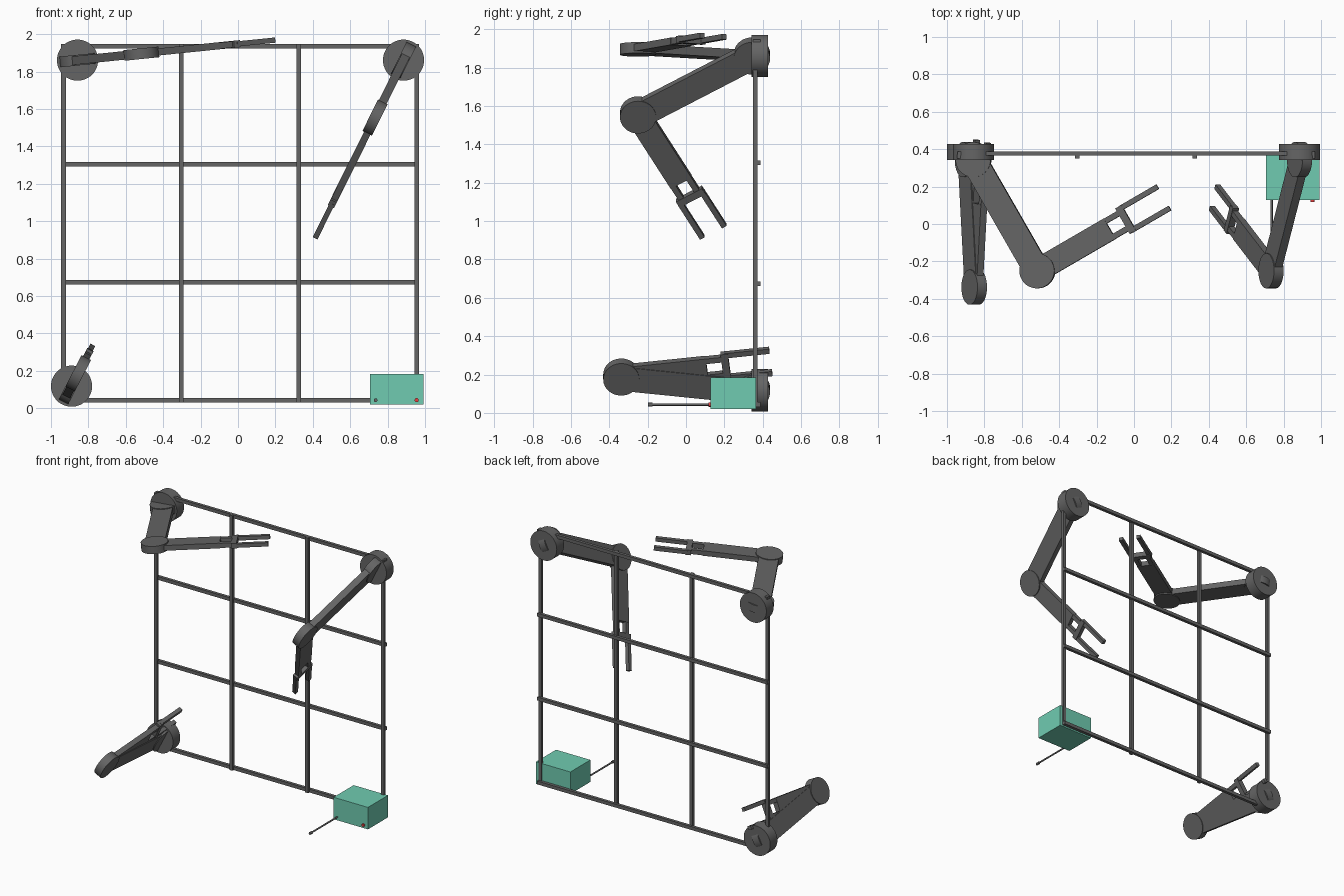
import bpy
from math import radians, cos, sin
from mathutils import Matrix, Vector

if "Cube" in bpy.data.objects:
    bpy.data.objects.remove(bpy.data.objects["Cube"])


def material(name, color):
    m = bpy.data.materials.new(name)
    m.diffuse_color = (*color, 1)
    m.use_nodes = True
    m.node_tree.nodes["Principled BSDF"].inputs["Base Color"].default_value = m.diffuse_color
    return m


DARK = material("dark_grey", (0.13, 0.13, 0.13))
TEAL = material("teal", (0.16, 0.6, 0.44))
RED = material("red", (0.8, 0.05, 0.05))


def finish(ob, name, matrix, mat):
    ob.name = name
    ob.data.materials.append(mat)
    ob.matrix_world = matrix
    return ob


def box(name, lo, hi, mat=DARK, frame=Matrix()):
    lo, hi = Vector(lo), Vector(hi)
    bpy.ops.mesh.primitive_cube_add(size=1)
    ob = bpy.context.object
    ob.data.transform(Matrix.Translation((lo + hi) / 2) @ Matrix.Diagonal((*(hi - lo), 1)))
    return finish(ob, name, frame, mat)


def disc(name, radius, depth, frame, mat=DARK, sides=48):
    bpy.ops.mesh.primitive_cylinder_add(vertices=sides, radius=radius, depth=depth)
    bpy.ops.object.shade_smooth_by_angle(angle=radians(30))
    return finish(bpy.context.object, name, frame, mat)


def y_disc(name, radius, x, z, y0, y1, mat=DARK, sides=48):
    frame = Matrix.Translation((x, (y0 + y1) / 2, z)) @ Matrix.Rotation(radians(90), 4, 'X')
    return disc(name, radius, y1 - y0, frame, mat, sides)


# Lattice frame: uprights in front, rails just behind
T = 0.0125
for i in range(4):
    x = -0.933 + i * 0.6293
    box("frame_upright", (x - T, 0.35, 0.031), (x + T, 0.372, 1.947))
    z = 0.043 + i * 0.6307
    box("frame_rail", (-0.945, 0.365, z - T), (0.967, 0.388, z + T))

# Control box with button and rod
box("control_box", (0.706, 0.127, 0.019), (0.992, 0.365, 0.184), TEAL)
y_disc("button", 0.011, 0.955, 0.043, 0.118, 0.14, RED, 24)
y_disc("rod", 0.006, 0.736, 0.043, -0.19, 0.14, DARK, 16)
y_disc("rod_tip", 0.01, 0.736, 0.043, -0.197, -0.175, DARK, 16)


# Jointed arm lying in a plane turned about the y axis
def arm(tag, x, z, turn, upper, fore):
    y_disc(tag + "_base", 0.11, x, z, 0.342, 0.428)
    plane = Matrix.Translation((x, 0.344, z)) @ Matrix.Rotation(-radians(turn), 4, 'Y')
    length = 0.686
    shoulder = plane @ Matrix.Rotation(radians(upper), 4, 'Z')
    a = radians(upper)
    elbow = (plane @ Matrix.Translation((length * cos(a), length * sin(a), 0))
             @ Matrix.Rotation(radians(fore), 4, 'Z'))
    disc(tag + "_shoulder_joint", 0.094, 0.057, shoulder)
    box(tag + "_upper_arm", (0, -0.069, -0.023), (length, 0.069, 0.023), DARK, shoulder)
    disc(tag + "_elbow_joint", 0.094, 0.057, elbow)
    box(tag + "_forearm", (0, -0.063, -0.019), (0.45, 0.063, 0.019), DARK, elbow)
    # Gripper: wrist prongs, crossbar and fingers
    box(tag + "_gripper_crossbar", (0.53, -0.078, -0.019), (0.568, 0.078, 0.019), DARK, elbow)
    for s in (-1, 1):
        p, f = s * 0.047, s * 0.066
        box(tag + "_wrist_prong", (0.44, p - 0.015, -0.017), (0.54, p + 0.015, 0.017), DARK, elbow)
        box(tag + "_finger", (0.55, f - 0.014, -0.014), (0.785, f + 0.014, 0.014), DARK, elbow)


arm("top_left_arm", -0.858, 1.861, 5.8, -60, 30)
arm("top_right_arm", 0.885, 1.861, -116.4, -60, 30)
arm("bottom_left_arm", -0.89, 0.118, 62.7, -83.5, 83.3)
